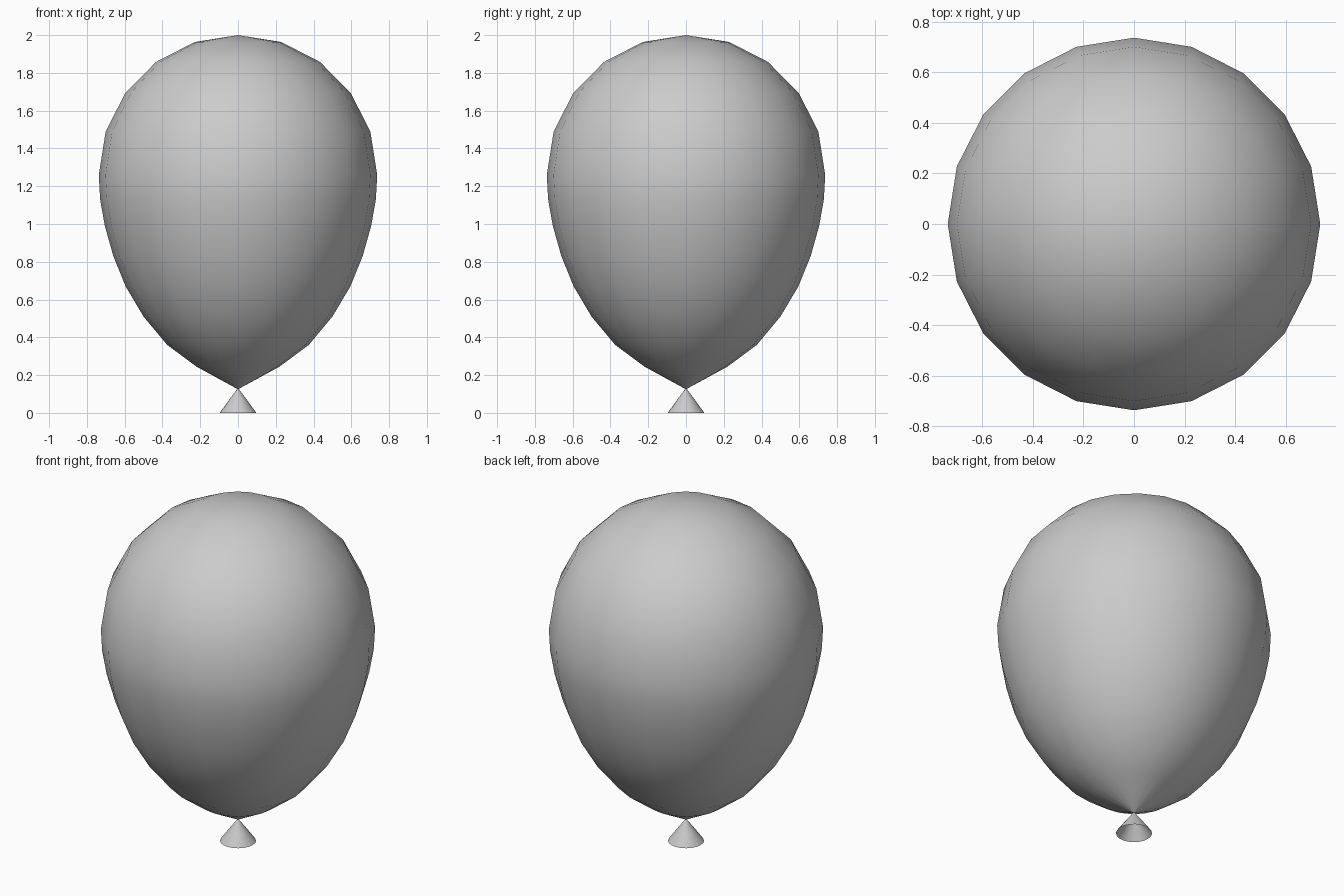
import bpy, bmesh
from math import sin, cos, pi, radians

if "Cube" in bpy.data.objects:
    bpy.data.objects.remove(bpy.data.objects["Cube"])

SIDES = 20


def lathe(name, profile):
    """Revolve (radius, z) points around z; a zero radius makes a pole."""
    bm = bmesh.new()
    rings = []
    for r, z in profile:
        n = 1 if r == 0 else SIDES
        rings.append([bm.verts.new((r * cos(2 * pi * i / SIDES), r * sin(2 * pi * i / SIDES), z))
                      for i in range(n)])
    for a, b in zip(rings, rings[1:]):
        for i in range(SIDES):
            j = (i + 1) % SIDES
            if len(a) == 1:
                bm.faces.new((a[0], b[j], b[i]))
            elif len(b) == 1:
                bm.faces.new((a[i], a[j], b[0]))
            else:
                bm.faces.new((a[i], a[j], b[j], b[i]))
    for f in bm.faces:
        f.smooth = True
    mesh = bpy.data.meshes.new(name)
    bm.to_mesh(mesh)
    bm.free()
    obj = bpy.data.objects.new(name, mesh)
    bpy.context.collection.objects.link(obj)
    return obj


# Inflated body: tapered lower half and round dome
lower = [(0.004, 0.127), (0.22, 0.245), (0.375, 0.36), (0.50, 0.51),
         (0.595, 0.67), (0.66, 0.83), (0.705, 0.99), (0.73, 1.13)]
dome = [(0.737 * cos(radians(a)), 1.26 + 0.74 * sin(radians(a))) for a in range(0, 90, 18)]
lathe("balloon_body", lower + dome + [(0, 2.0)])

# Open flared mouth below the pinch
lathe("balloon_mouth", [(0.097, 0.0), (0.05, 0.065), (0.004, 0.127)])
